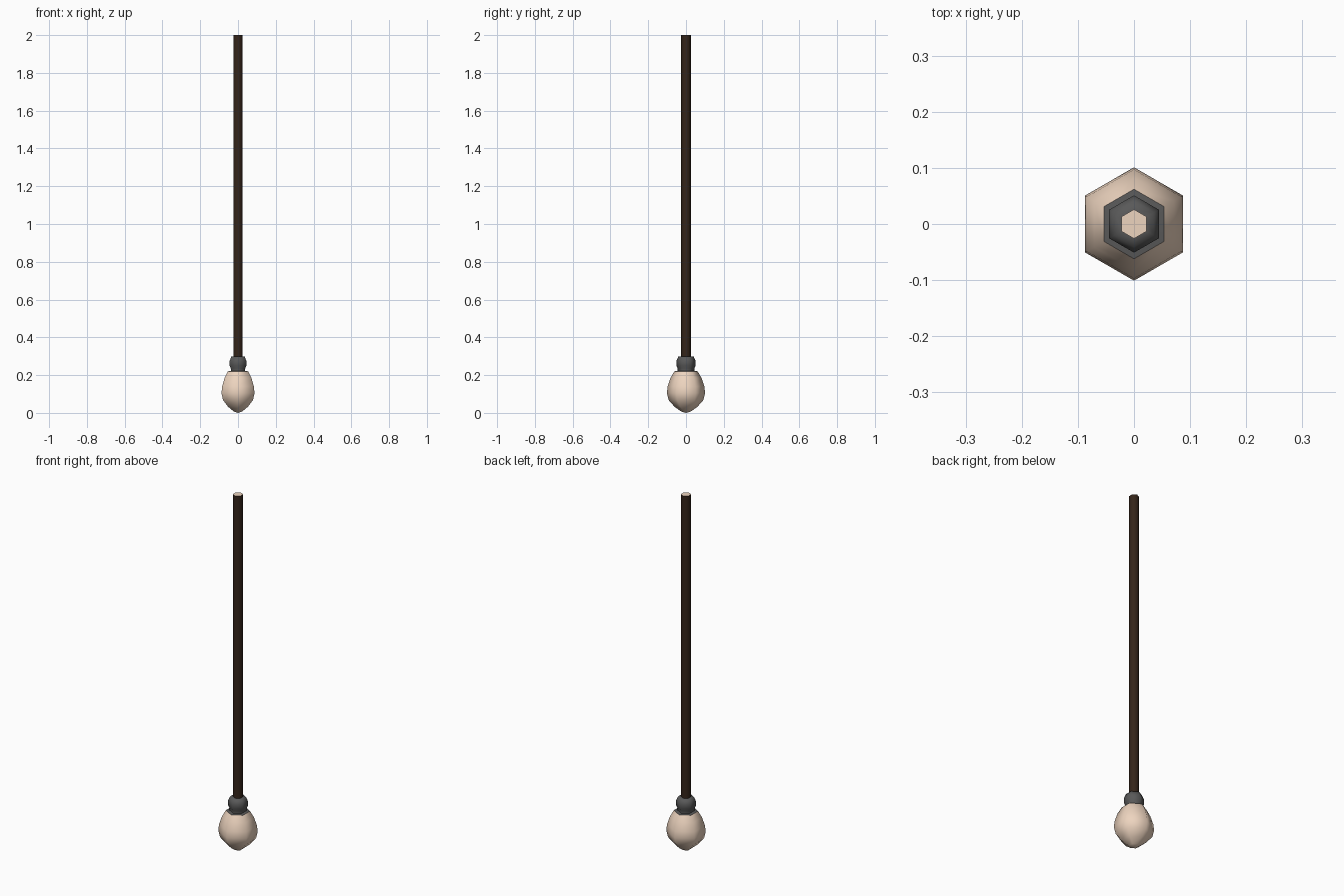
import bpy, bmesh, math

if "Cube" in bpy.data.objects:
    bpy.data.objects.remove(bpy.data.objects["Cube"])

SIDES = 6


def material(name, color):
    m = bpy.data.materials.new(name)
    m.diffuse_color = color
    m.use_nodes = True
    m.node_tree.nodes["Principled BSDF"].inputs["Base Color"].default_value = m.diffuse_color
    return m


def lathe(name, profile, mat, smooth_angle=50):
    """Six-sided turned shape from (radius, height) points; radius 0 makes a tip."""
    bm = bmesh.new()
    rings = []
    for r, z in profile:
        if r == 0:
            rings.append([bm.verts.new((0, 0, z))] * SIDES)
        else:
            rings.append([bm.verts.new((r * math.cos(a), r * math.sin(a), z))
                          for a in (math.pi / 2 + math.tau * i / SIDES for i in range(SIDES))])
    for low, high in zip(rings, rings[1:]):
        for i in range(SIDES):
            j = (i + 1) % SIDES
            corners = dict.fromkeys((low[i], low[j], high[j], high[i]))
            bm.faces.new(list(corners))
    bmesh.ops.recalc_face_normals(bm, faces=bm.faces)
    mesh = bpy.data.meshes.new(name)
    bm.to_mesh(mesh)
    bm.free()
    obj = bpy.data.objects.new(name, mesh)
    bpy.context.collection.objects.link(obj)
    mesh.materials.append(mat)
    bpy.ops.object.select_all(action='DESELECT')
    obj.select_set(True)
    bpy.context.view_layer.objects.active = obj
    bpy.ops.object.shade_smooth_by_angle(angle=math.radians(smooth_angle))
    return obj


glass = material("warm_glass", (0.85, 0.66, 0.52, 1))
metal = material("dark_metal", (0.10, 0.10, 0.10, 1))
cable = material("brown_cable", (0.035, 0.018, 0.01, 1))

# Pear-shaped bulb
lathe("bulb", [(0, 0), (0.025, 0.007), (0.06, 0.032), (0.092, 0.068), (0.101, 0.105),
               (0.097, 0.14), (0.082, 0.185), (0.062, 0.22)], glass, 65)

# Socket with a flat flange closing the top of the bulb
lathe("socket", [(0.062, 0.22), (0.044, 0.222), (0.044, 0.235), (0.051, 0.25),
                 (0.051, 0.275), (0.041, 0.298), (0.024, 0.30)], metal, 65)

# Long hanging cord with a pale cut end
lathe("cord", [(0.026, 0.298), (0.026, 2.0)], cable, 65)
cap = lathe("cord_end", [(0.026, 2.0), (0, 2.0)], glass)
# an open flat disc needs its normal pointing up
if cap.data.polygons[0].normal.z < 0:
    cap.data.flip_normals()
for name in ("cord", "socket"):
    mesh = bpy.data.objects[name].data
    # open shells: make sure the sides face outward
    widest = max(mesh.polygons, key=lambda p: p.area)
    if widest.normal.x * widest.center.x + widest.normal.y * widest.center.y < 0:
        mesh.flip_normals()
